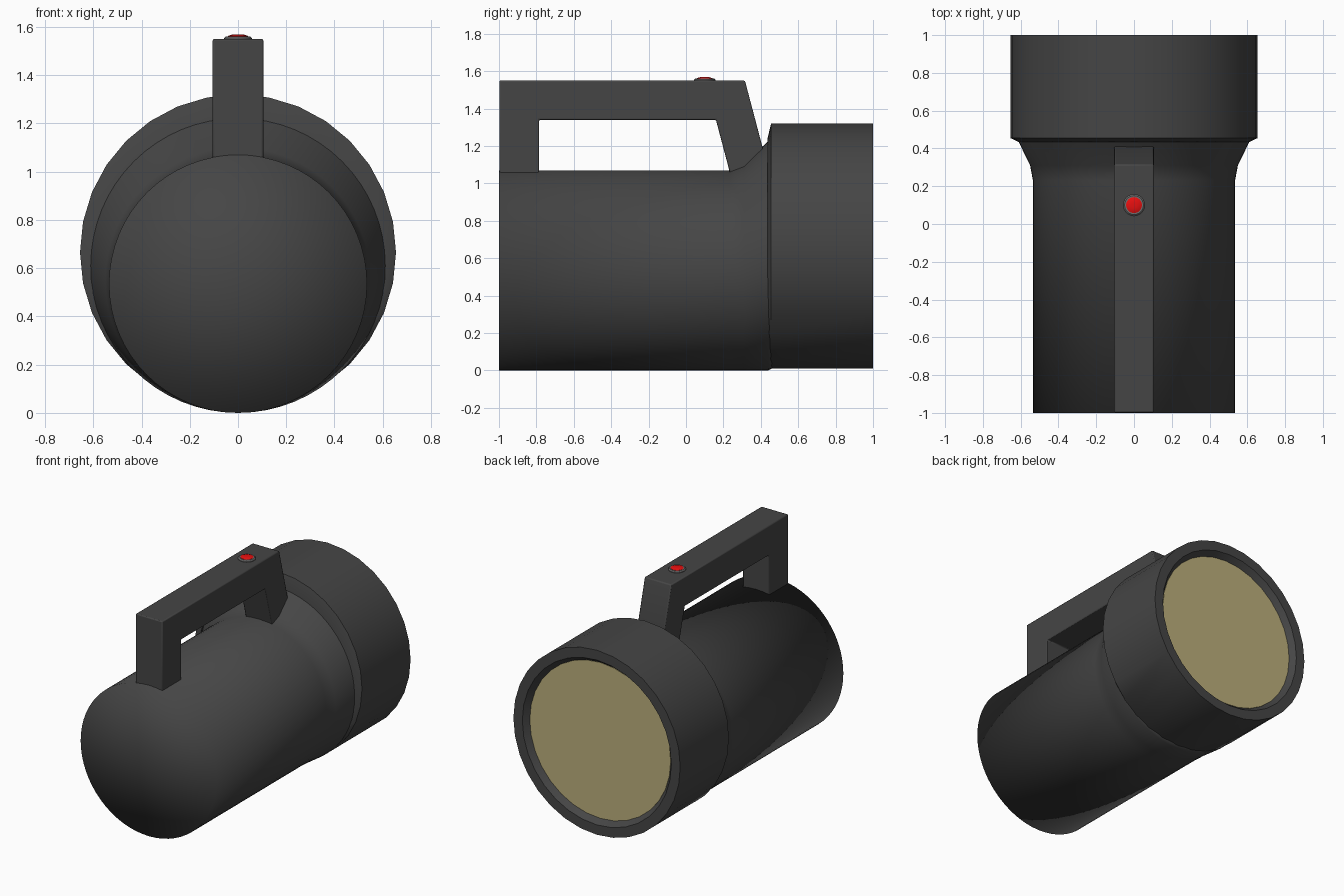
import bpy, bmesh, math

if "Cube" in bpy.data.objects:
    bpy.data.objects.remove(bpy.data.objects["Cube"])


def material(name, color):
    m = bpy.data.materials.new(name)
    m.diffuse_color = (*color, 1)
    m.use_nodes = True
    m.node_tree.nodes["Principled BSDF"].inputs["Base Color"].default_value = m.diffuse_color
    return m


DARK = material("dark_plastic", (0.06, 0.06, 0.06))
RING = material("ring_grey", (0.16, 0.16, 0.16))
RED = material("button_red", (0.8, 0.005, 0.005))
LENS = material("lens_tan", (0.5, 0.43, 0.2))


def finish(name, bm, mat, angle=None):
    bmesh.ops.recalc_face_normals(bm, faces=bm.faces)
    me = bpy.data.meshes.new(name)
    bm.to_mesh(me)
    bm.free()
    me.materials.append(mat)
    ob = bpy.data.objects.new(name, me)
    bpy.context.collection.objects.link(ob)
    if angle:
        bpy.ops.object.select_all(action='DESELECT')
        bpy.context.view_layer.objects.active = ob
        ob.select_set(True)
        bpy.ops.object.shade_smooth_by_angle(angle=math.radians(angle))
    return ob


def loft(name, rings, sides, mat, angle, place):
    """Skin circles given as (along, radius, offset); both ends get a fan cap."""
    bm = bmesh.new()
    loops = []
    for a, r, off in rings:
        loops.append([bm.verts.new(place(a, off, r * math.cos(t), r * math.sin(t)))
                      for t in (2 * math.pi * i / sides for i in range(sides))])
    for p, q in zip(loops, loops[1:]):
        for i in range(sides):
            j = (i + 1) % sides
            bm.faces.new((p[i], p[j], q[j], q[i]))
    for (a, r, off), lp in ((rings[0], loops[0]), (rings[-1], loops[-1])):
        c = bm.verts.new(place(a, off, 0, 0))
        for i in range(sides):
            bm.faces.new((lp[i], lp[(i + 1) % sides], c))
    return finish(name, bm, mat, angle)


def along_y(a, off, u, v):
    return (u, a, off + v)


def along_z(a, off, u, v):
    return (u, off + v, a)


# Battery body with its flared neck; the circles share the same bottom line
loft("body", [(-1, 0.535, 0.535), (0.23, 0.535, 0.535), (0.31, 0.55, 0.55),
              (0.44, 0.613, 0.613), (0.47, 0.613, 0.63)], 64, DARK, 100, along_y)

# Lamp head with recessed front
loft("lamp_head", [(0.435, 0.612, 0.625), (0.455, 0.655, 0.665), (1.0, 0.655, 0.665),
                   (1.0, 0.585, 0.665), (0.955, 0.55, 0.665)], 32, DARK, 35, along_y)

# Lens disc
loft("lens", [(0.945, 0.553, 0.665), (0.962, 0.553, 0.665)], 32, LENS, 30, along_y)

# Carrying handle: side profile (y, z) extruded across x
profile = [(-0.998, 1.0), (-0.998, 1.55), (0.315, 1.55), (0.41, 1.19), (0.40, 1.08),
           (0.25, 1.0), (0.16, 1.34), (-0.785, 1.34), (-0.785, 1.0)]
bm = bmesh.new()
face = bm.faces.new([bm.verts.new((-0.105, y, z)) for y, z in profile])
ext = bmesh.ops.extrude_face_region(bm, geom=[face])
bmesh.ops.translate(bm, vec=(0.21, 0, 0),
                    verts=[g for g in ext["geom"] if isinstance(g, bmesh.types.BMVert)])
handle = finish("handle", bm, DARK, 35)
bev = handle.modifiers.new("edge_bevel", 'BEVEL')
bev.width = 0.007
bev.segments = 2
bev.limit_method = 'ANGLE'

# Switch: grey collar and red button
loft("button_collar", [(1.54, 0.057, 0.1), (1.555, 0.057, 0.1), (1.561, 0.05, 0.1),
                       (1.561, 0.043, 0.1)], 24, RING, 35, along_z)
loft("button", [(1.545, 0.042, 0.1), (1.562, 0.042, 0.1), (1.567, 0.03, 0.1),
                (1.569, 0.015, 0.1)], 24, RED, 35, along_z)
